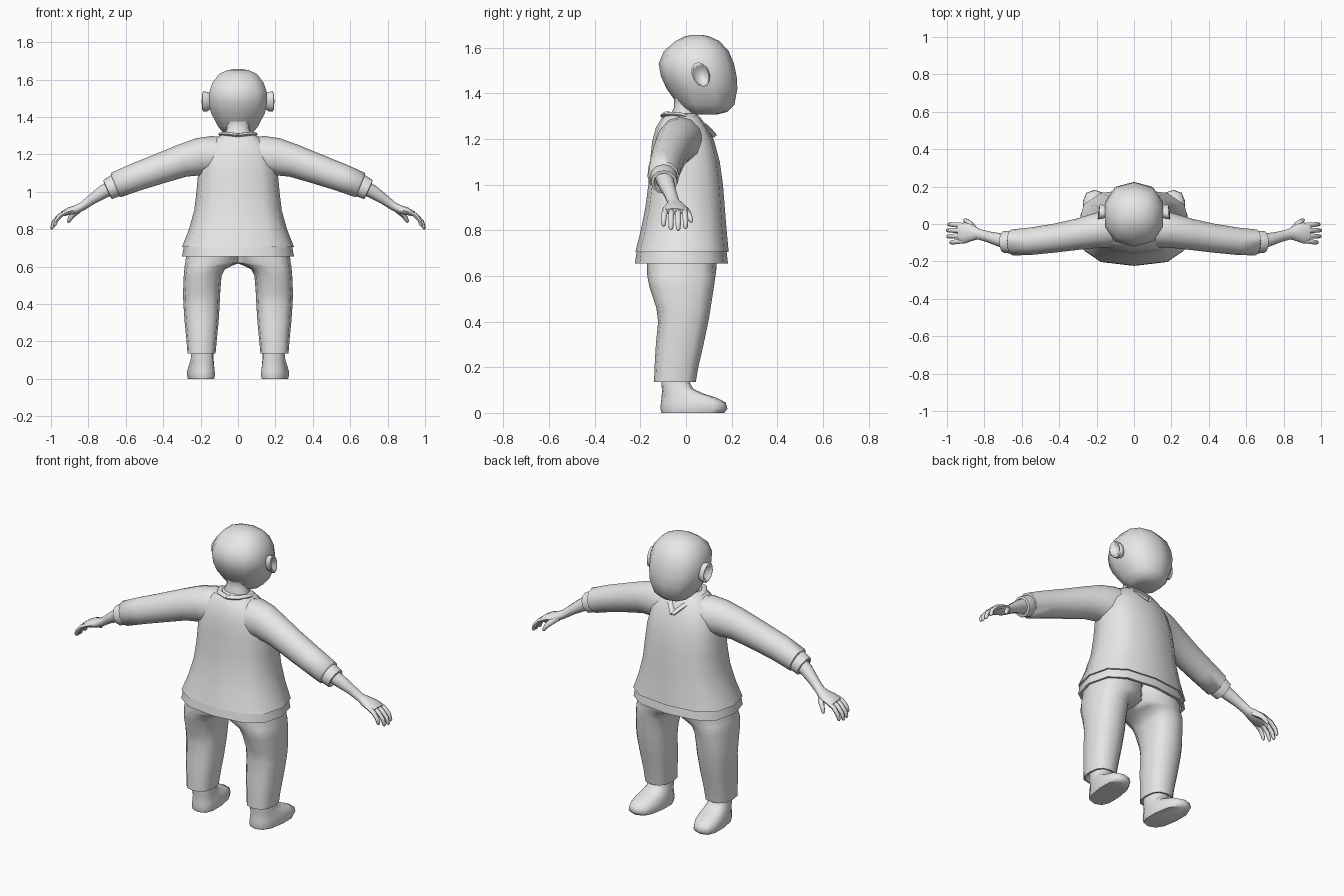
import bpy, bmesh, math
from mathutils import Vector

grey = bpy.data.materials.new("plain_grey")
grey.diffuse_color = (0.8, 0.8, 0.8, 1)


def spow(v, p):
    return math.copysign(abs(v) ** p, v)


def ring(z, cx, w, y0, y1, n=12, p=0.8, shear=0.0):
    """Horizontal rounded cross-section between y0 and y1, half width w."""
    pts = []
    for i in range(n):
        a = 2 * math.pi * i / n
        y = (y0 + y1) / 2 + (y1 - y0) / 2 * spow(math.cos(a), p)
        pts.append(Vector((cx + w * spow(math.sin(a), p) + shear * y, y, z)))
    return pts


def build(name, loops_list, mirror=False, angle=60, cap_start=True, cap_end=True):
    """Skin each list of rings into one object, optionally mirrored in x."""
    bm = bmesh.new()
    for rings in loops_list:
        vs = [[bm.verts.new(p) for p in r] for r in rings]
        n = len(vs[0])
        for a, b in zip(vs, vs[1:]):
            for i in range(n):
                j = (i + 1) % n
                bm.faces.new((a[i], a[j], b[j], b[i]))
        if cap_start:
            bm.faces.new(vs[0][::-1])
        if cap_end:
            bm.faces.new(vs[-1])
    bmesh.ops.recalc_face_normals(bm, faces=bm.faces[:])
    me = bpy.data.meshes.new(name)
    bm.to_mesh(me)
    bm.free()
    me.materials.append(grey)
    for f in me.polygons:
        f.use_smooth = True
    me.set_sharp_from_angle(angle=math.radians(angle))
    ob = bpy.data.objects.new(name, me)
    bpy.context.collection.objects.link(ob)
    if mirror:
        ob.modifiers.new("mirror", 'MIRROR')
    return ob


def sweep(path, n=10):
    """Rings along a path of (x, y, z, side radius, vertical radius)."""
    c = [Vector(p[:3]) for p in path]
    out = []
    for k, p in enumerate(path):
        t = (c[min(k + 1, len(c) - 1)] - c[max(k - 1, 0)]).normalized()
        u = t.cross(Vector((0, 0, 1))).normalized()
        v = u.cross(t)
        out.append([c[k] + u * p[3] * math.cos(2 * math.pi * i / n)
                    + v * p[4] * math.sin(2 * math.pi * i / n) for i in range(n)])
    return out


# Head: z, half width, back, front
head = [(1.308, .05, .03, .14), (1.318, .085, .0, .18), (1.35, .112, -.035, .212),
        (1.42, .15, -.085, .225), (1.475, .162, -.11, .222), (1.53, .162, -.12, .21),
        (1.585, .142, -.097, .187), (1.63, .105, -.045, .145), (1.65, .06, -.005, .10),
        (1.656, .02, .03, .07)]
build("head", [[ring(z, 0, w, a, b, 10, .85) for z, w, a, b in head]])

# Neck
neck = [(1.25, .09, -.08, .06), (1.30, .075, -.07, .05), (1.34, .062, -.052, .042),
        (1.38, .066, -.052, .05), (1.44, .09, -.08, .08)]
build("neck", [[ring(z, 0, w, a, b, 10, .9) for z, w, a, b in neck]])

# Ears: rim with a sunken bowl
ear = [(.135, .026, .036), (.165, .037, .052), (.185, .040, .054), (.189, .034, .047),
       (.183, .026, .037), (.168, .015, .022)]
build("ears", [[[Vector((x - .15 * ry * math.cos(a), .065 + ry * math.cos(a) - .2 * rz * math.sin(a),
                         1.482 + rz * math.sin(a)))
                 for a in [2 * math.pi * i / 12 for i in range(12)]]
                for x, ry, rz in ear]], mirror=True)

# Shirt body, folded under at the hem
shirt = [(.78, .26, -.18, .15), (.705, .288, -.212, .178), (.705, .30, -.222, .187),
         (.80, .262, -.198, .178), (.90, .234, -.178, .170), (1.0, .222, -.165, .162),
         (1.10, .213, -.158, .148), (1.19, .195, -.148, .124), (1.25, .16, -.132, .094),
         (1.29, .115, -.108, .066), (1.312, .08, -.085, .045)]
build("shirt_body", [[ring(z, 0, w, a, b, 12, .75) for z, w, a, b in shirt]],
      cap_start=False)

# Undershirt showing below the hem
band = [(.74, .27, -.19, .155), (.657, .285, -.208, .165), (.655, .299, -.224, .184),
        (.72, .288, -.214, .176)]
build("undershirt_hem", [[ring(z, 0, w, a, b, 12, .75) for z, w, a, b in band]],
      cap_start=False, cap_end=False)

# V-neck collar strip
collar = [(0, -.098, 1.302), (.06, -.085, 1.31), (.09, -.03, 1.308), (.075, .035, 1.288),
          (.04, .085, 1.255), (0, .122, 1.215)]
build("collar", [sweep([(*p, .016, .011) for p in collar], 6)], mirror=True)

# Sleeves
sleeve = [(.06, -.02, 1.19, .10, .10), (.14, -.025, 1.19, .10, .108), (.21, -.037, 1.187, .092, .10),
          (.30, -.055, 1.165, .083, .088), (.42, -.075, 1.123, .077, .081),
          (.55, -.092, 1.077, .073, .075), (.652, -.099, 1.036, .070, .070),
          (.660, -.099, 1.033, .055, .055)]
build("sleeves", [sweep(sleeve, 12)], mirror=True)

# Cuffs
cuff = [(.62, -.098, 1.049, .055, .055), (.63, -.098, 1.045, .063, .063),
        (.697, -.096, 1.011, .058, .056), (.699, -.096, 1.010, .045, .044),
        (.67, -.097, 1.025, .036, .036)]
build("cuffs", [[[Vector(p) for p in r] for r in
                 [[Vector((x, y, z)) + Vector((0, -1, 0)) * a * math.cos(q)
                   + Vector((.42, 0, .91)) * b * math.sin(q)
                   for q in [2 * math.pi * i / 12 for i in range(12)]]
                  for x, y, z, a, b in cuff]]], mirror=True)

# Forearms and palms
forearm = [(.65, -.096, 1.035, .042, .042), (.72, -.085, 1.0, .036, .037),
           (.78, -.068, .96, .029, .028), (.83, -.055, .923, .028, .023),
           (.865, -.048, .905, .044, .024), (.905, -.048, .895, .056, .021),
           (.94, -.05, .882, .052, .014)]
build("forearms", [sweep(forearm, 10)], mirror=True)

# Fingers: base y, tip y, length scale
fingers = []
for y0, y1, s in ((-.090, -.098, .8), (-.063, -.066, .97), (-.035, -.034, 1.0), (-.007, -.002, .92)):
    fingers.append(sweep([(.91, y0, .893, .013, .013),
                          (.91 + .045 * s, (y0 + y1) / 2, .893 - .021 * s, .013, .013),
                          (.91 + .075 * s, y1, .893 - .054 * s, .012, .012),
                          (.91 + .086 * s, y1, .893 - .086 * s, .010, .010),
                          (.91 + .087 * s, y1, .893 - .095 * s, .004, .004)], 6))
build("fingers", fingers, mirror=True)
thumb = [(.85, -.03, .905, .015, .017), (.875, .0, .885, .016, .017), (.895, .016, .862, .013, .013),
         (.905, .022, .843, .010, .010), (.908, .024, .835, .004, .004)]
build("thumbs", [sweep(thumb, 6)], mirror=True)

# Trousers: z, inner x, outer x, back, front
leg = [(.17, .135, .255, -.12, .02), (.135, .13, .26, -.13, .035), (.135, .12, .27, -.14, .043),
       (.20, .114, .275, -.138, .054), (.30, .104, .285, -.132, .077), (.40, .098, .292, -.122, .098),
       (.46, .095, .294, -.13, .108), (.55, .088, .29, -.16, .122), (.585, .07, .287, -.167, .127),
       (.605, .03, .285, -.17, .13), (.62, -.01, .282, -.172, .132), (.72, -.01, .27, -.17, .14)]
build("trouser_legs", [[ring(z, (a + b) / 2, (b - a) / 2, c, d, 12, .78)
                        for z, a, b, c, d in leg]], mirror=True, cap_start=False)

# Shoes: z, half width, heel, toe
shoe = [(0, .070, -.108, .168), (.018, .075, -.112, .182), (.045, .073, -.110, .174),
        (.066, .069, -.107, .135), (.085, .065, -.106, .075), (.105, .061, -.106, .032),
        (.13, .059, -.108, .018), (.19, .055, -.108, .015)]
build("shoes", [[ring(z, .195, w, a, b, 12, .75, .09) for z, w, a, b in shoe]], mirror=True)
